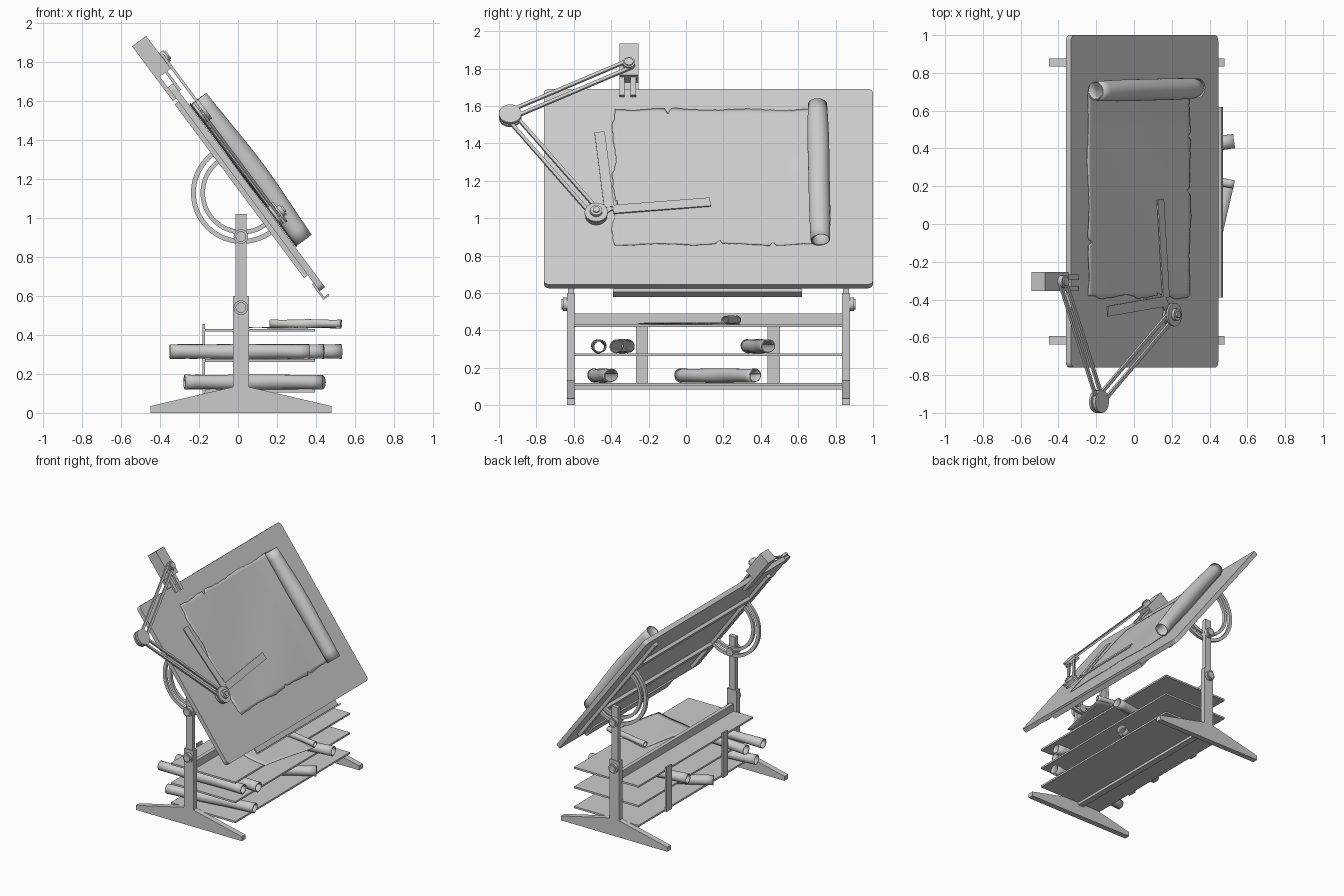
import bpy, bmesh, math, random
from mathutils import Matrix, Vector

if "Cube" in bpy.data.objects:
    bpy.data.objects.remove(bpy.data.objects["Cube"])

random.seed(4)
I = Matrix.Identity(4)
# Board frame: x runs down the slope, y sideways, z out of the drawing face
B = Matrix.Translation((0.0565, 0, 1.168)) @ Matrix.Rotation(math.radians(53.3), 4, 'Y')
UP = Matrix.Rotation(math.pi / 2, 4, 'X')      # outline xy -> xz, depth -> -y
MID = 0.12                                     # symmetry plane of the stand


def finish(name, bm, M=I):
    bmesh.ops.recalc_face_normals(bm, faces=bm.faces[:])
    me = bpy.data.meshes.new(name)
    bm.to_mesh(me)
    bm.free()
    me.transform(M)
    ob = bpy.data.objects.new(name, me)
    bpy.context.collection.objects.link(ob)
    return ob


def prism(name, pts, h0, h1, M=I):
    bm = bmesh.new()
    f = bm.faces.new([bm.verts.new((x, y, h0)) for x, y in pts])
    ext = bmesh.ops.extrude_face_region(bm, geom=[f])
    bmesh.ops.translate(bm, vec=(0, 0, h1 - h0),
                        verts=[v for v in ext['geom'] if isinstance(v, bmesh.types.BMVert)])
    return finish(name, bm, M)


def box(name, x0, x1, y0, y1, z0, z1, M=I):
    return prism(name, [(x0, y0), (x1, y0), (x1, y1), (x0, y1)], z0, z1, M)


def arc(cx, cy, r, a0, a1, n):
    return [(cx + r * math.cos(math.radians(a0 + (a1 - a0) * i / n)),
             cy + r * math.sin(math.radians(a0 + (a1 - a0) * i / n))) for i in range(n + 1)]


def disc(name, x, y, r, h0, h1, M=I):
    return prism(name, arc(x, y, r, 0, 360, 32)[:-1], h0, h1, M)


def bar(name, a, b, width, h0, h1, M=I, off=0):
    a, b = Vector(a), Vector(b)
    d = (b - a).normalized()
    s = Vector((-d.y, d.x))
    a, b, s = a + s * off, b + s * off, s * width / 2
    return prism(name, [a - s, b - s, b + s, a + s], h0, h1, M)


def sheet(name, fn, nu, nv, thick, M=I):
    bm = bmesh.new()
    g = [[bm.verts.new(fn(i / nu, j / nv)) for j in range(nv + 1)] for i in range(nu + 1)]
    for i in range(nu):
        for j in range(nv):
            bm.faces.new((g[i][j], g[i + 1][j], g[i + 1][j + 1], g[i][j + 1]))
    ob = finish(name, bm, M)
    sol = ob.modifiers.new('thickness', 'SOLIDIFY')
    sol.thickness, sol.offset = thick, 0
    return ob


def roll(name, a, b, r, M=I, bulge=0.0, turns=1.7):
    """Spiral paper roll from a to b."""
    a, b = Vector(a), Vector(b)
    side = (b - a).normalized().cross(Vector((0, 0, 1))).normalized()
    up = side.cross((b - a).normalized())

    def fn(s, t):
        ang = -math.pi / 2 + t * turns * 2 * math.pi
        m = math.sin(math.pi * s)
        rr = (r + bulge * m) * (1 - 0.17 * t) + 0.0015 * math.sin(9 * s + 2 * ang)
        return (a.lerp(b, s) + side * rr * math.cos(ang)
                + up * (rr * math.sin(ang) + bulge * m))
    return sheet(name, fn, 14, 48, 0.004, M)


# Drawing board with rounded corners
c, r = (0.652, 0.88), 0.03
outline = []
for k, (sx, sy) in enumerate([(1, 1), (-1, 1), (-1, -1), (1, -1)]):
    outline += arc(sx * (c[0] - r), MID + sy * (c[1] - r), r, 90 * k, 90 * k + 90, 6)
prism('drawing_board', outline, -0.034, 0, B)

# Pencil ledge on the lower edge
box('ledge_plate', 0.60, 0.70, -0.39, 0.62, -0.045, -0.034, B)
box('ledge_lip', 0.69, 0.70, -0.39, 0.62, -0.034, -0.006, B)

# Under-frame
for u in (-0.28, 0.28):
    box('under_cross_rail', u - 0.025, u + 0.025, MID - 0.69, MID + 0.69, -0.058, -0.034, B)

# Feet, posts, knobs and tilt quadrants on both sides
for s in (-1, 1):
    y = MID + s * 0.735
    T = Matrix.Translation((0, y, 0)) @ UP
    prism('foot_and_sleeve', [(-.45, 0), (.48, 0), (.48, .035), (.056, .133), (.056, .6),
                              (-.026, .6), (-.026, .133), (-.45, .035)], -0.022, 0.022, T)
    box('upper_post', -0.012, 0.044, 0.5, 1.02, -0.016, 0.016, T)
    for z in (0.54, 0.905):
        disc('clamp_knob', 0.015, z, 0.037, -s * 0.016, -s * 0.042, T)
        disc('clamp_knob_cap', 0.015, z, 0.027, -s * 0.042, -s * 0.05, T)
    disc('tilt_bolt', 0.015, 0.905, 0.03, s * 0.016, s * 0.05, T)
    Q = B @ Matrix.Translation((0.01, y - s * 0.028, -0.052)) @ UP
    for ro, ri in ((0.262, 0.237), (0.213, 0.19)):
        prism('tilt_quadrant', arc(0, 0, ro, 180, 360, 36) + arc(0, 0, ri, 360, 180, 36),
              -0.011, 0.011, Q)
    box('under_side_rail', -0.56, 0.55, -0.022, 0.022, -0.058, -0.034,
        B @ Matrix.Translation((0, y - s * 0.028, 0)))

# Shelves, beams and back slats
for z in (0.105, 0.262, 0.417):
    box('shelf', -0.17, 0.395, MID - 0.718, MID + 0.718, z, z + 0.014)
box('upper_beam', 0.0, 0.03, MID - 0.72, MID + 0.72, 0.42, 0.49)
box('lower_beam', -0.01, 0.04, MID - 0.72, MID + 0.72, 0.085, 0.105)
for y in (-0.235, 0.47):
    box('back_slat', -0.182, -0.17, y - 0.033, y + 0.033, 0.10, 0.455)

# Paper rolls on the shelves
for a, b, z, rr in [((-.35, -.47), (.37, -.46), .276, .036), ((-.31, -.31), (.44, -.37), .276, .037),
                    ((-.25, .33), (.53, .44), .276, .037), ((-.275, -.49), (.43, -.40), .119, .037),
                    ((-.22, -.03), (.43, .37), .119, .037)]:
    roll('paper_roll', (*a, z + rr + .003), (*b, z + rr + .003), rr)

# Loose sheet with a curled end on the top shelf
P = [Vector(p) for p in ((.05, -.17), (.42, -.26), (.53, .21), (.16, .29))]
sheet('loose_sheet', lambda s, t: (*P[0].lerp(P[1], s).lerp(P[3].lerp(P[2], s), t),
      0.437 + 0.003 * math.sin(7 * s + 4 * t)), 12, 12, 0.003)
roll('loose_sheet_curl', (.165, .275, .458), (.53, .21, .458), 0.02)


# Torn drawing sheet on the board and its rolled end
def torn(s, t):
    u, v = -0.51 + 0.90 * s, -0.385 + 1.085 * t
    edge = lambda q, p: 0.006 * math.sin(17 * q + p) + random.uniform(-.003, .003)
    notch = lambda q, c, d: d if abs(q - c) < 0.009 else 0
    if s == 0:
        u += edge(t, 0) + notch(t, 0.267, 0.035)
    if s == 1:
        u += edge(t, 1) - notch(t, 0.517, 0.035) - notch(t, 0.783, 0.025)
    if t == 0:
        v += edge(s, 2) * 1.5 + notch(s, 0.7, 0.025)
    near = max(0, t - 0.85) / 0.15
    return (u, v, 0.007 + 0.003 * math.sin(5 * s + 6 * t) + 0.004 * near)


sheet('drawing_sheet', torn, 40, 60, 0.003, B)
roll('drawing_sheet_roll', (-.51, .705, .056), (.395, .72, .056), 0.052, B, 0.008, 1.4)

# Drafting arm: clamp block with prongs and pivot knob
box('arm_clamp_block', -0.93, -0.72, -0.355, -0.255, -0.055, 0.035, B)
for y in (-0.342, -0.282):
    box('arm_clamp_prong', -0.73, -0.60, y - 0.014, y + 0.014, 0.0, 0.014, B)
box('arm_clamp_plate', -0.73, -0.58, -0.355, -0.255, -0.055, -0.034, B)
shoulder, elbow, hub = (-0.785, -0.305), (-0.449, -0.94), (0.204, -0.48)
disc('shoulder_knob', *shoulder, 0.033, 0.034, 0.062, B)
disc('shoulder_cap', *shoulder, 0.024, 0.062, 0.07, B)

# Parallel arm rods
for off in (-0.024, 0.024):
    bar('upper_arm_rod', shoulder, elbow, 0.018, 0.036, 0.05, B, off)
    bar('lower_arm_rod', elbow, hub, 0.018, 0.024, 0.038, B, off)
disc('elbow_disc_lower', *elbow, 0.06, 0.012, 0.026, B)
disc('elbow_disc_upper', *elbow, 0.06, 0.036, 0.054, B)

# Hub and the two rulers
disc('hub_base', *hub, 0.058, 0.010, 0.026, B)
disc('hub_disc', *hub, 0.062, 0.036, 0.048, B)
disc('hub_knob', *hub, 0.032, 0.048, 0.066, B)
disc('hub_cap', *hub, 0.018, 0.066, 0.074, B)
bar('ruler_bracket', (0.19, -0.47), (0.14, -0.40), 0.05, 0.013, 0.02, B)
bar('ruler_upright', (0.15, -0.41), (-0.35, -0.462), 0.055, 0.014, 0.022, B)
bar('ruler_crosswise', (0.165, -0.39), (0.115, 0.13), 0.055, 0.014, 0.022, B)

# Smooth round parts, keep edges sharp
for ob in bpy.context.collection.objects:
    ob.select_set(True)
    bpy.context.view_layer.objects.active = ob
bpy.ops.object.shade_smooth_by_angle(angle=math.radians(35))
